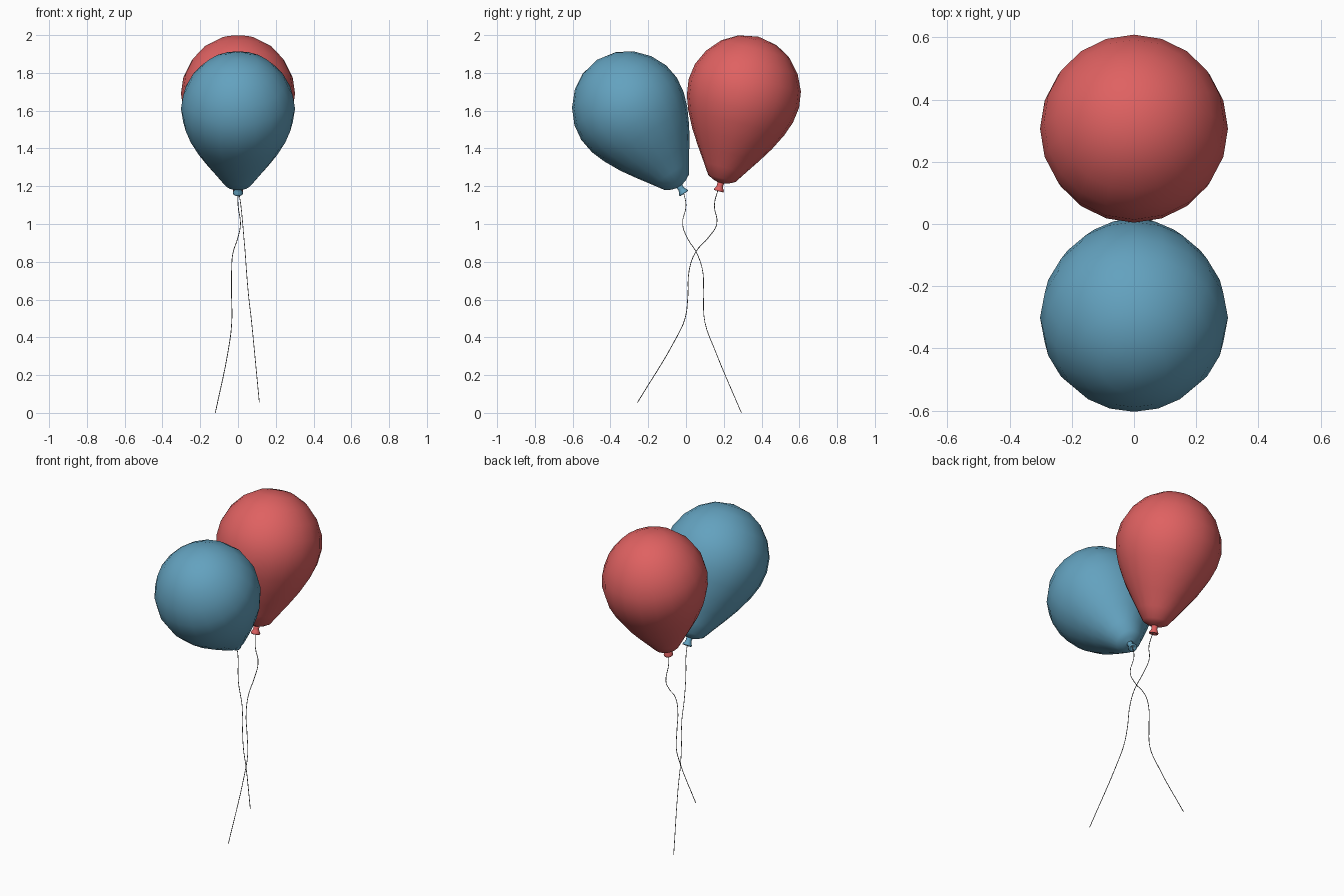
import bpy, bmesh, math
from mathutils import Matrix, Vector

if "Cube" in bpy.data.objects:
    bpy.data.objects.remove(bpy.data.objects["Cube"])


def material(name, rgb):
    m = bpy.data.materials.new(name)
    m.diffuse_color = (*rgb, 1)
    m.use_nodes = True
    m.node_tree.nodes["Principled BSDF"].inputs["Base Color"].default_value = m.diffuse_color
    return m


RED = material("red", (0.74, 0.12, 0.12))
BLUE = material("blue", (0.125, 0.36, 0.52))
GREY = material("string grey", (0.2, 0.2, 0.2))

# (radius, distance along the axis from the neck)
BULB = [(0.018, -0.004), (0.045, 0.004), (0.075, 0.02), (0.115, 0.08), (0.168, 0.158),
        (0.217, 0.235), (0.263, 0.325), (0.290, 0.40), (0.302, 0.485), (0.290, 0.57),
        (0.250, 0.655), (0.185, 0.728), (0.105, 0.775), (0, 0.795)]
KNOT = [(0, 0.004), (0.02, 0.004), (0.016, -0.018), (0.019, -0.03),
        (0.027, -0.042), (0.026, -0.05), (0.014, -0.047), (0, -0.03)]


def lathe(name, profile, mat, origin, tilt, sides=20):
    """Spin a profile about z, then tip it in the y-z plane."""
    bm = bmesh.new()
    verts = [bm.verts.new((r, 0, s)) for r, s in profile]
    edges = [bm.edges.new(p) for p in zip(verts, verts[1:])]
    bmesh.ops.spin(bm, geom=verts + edges, axis=(0, 0, 1), cent=(0, 0, 0),
                   angle=math.tau, steps=sides)
    bmesh.ops.remove_doubles(bm, verts=bm.verts, dist=0.0005)
    bmesh.ops.recalc_face_normals(bm, faces=bm.faces)
    bm.transform(Matrix.Translation(origin) @ Matrix.Rotation(math.radians(tilt), 4, 'X'))
    me = bpy.data.meshes.new(name)
    bm.to_mesh(me)
    bm.free()
    me.materials.append(mat)
    for p in me.polygons:
        p.use_smooth = True
    ob = bpy.data.objects.new(name, me)
    bpy.context.collection.objects.link(ob)


def string(name, points):
    """Thin round cord through the points."""
    cu = bpy.data.curves.new(name, 'CURVE')
    cu.dimensions = '3D'
    cu.bevel_depth = 0.002
    cu.bevel_resolution = 1
    cu.use_fill_caps = True
    sp = cu.splines.new('BEZIER')
    sp.bezier_points.add(len(points) - 1)
    sp.resolution_u = 4
    for bp, co in zip(sp.bezier_points, points):
        bp.co = co
        bp.handle_left_type = bp.handle_right_type = 'AUTO'
    cu.materials.append(GREY)
    ob = bpy.data.objects.new(name, cu)
    bpy.context.collection.objects.link(ob)
    bpy.ops.object.select_all(action='DESELECT')
    ob.select_set(True)
    bpy.context.view_layer.objects.active = ob
    bpy.ops.object.convert(target='MESH')


# Balloons with their tied necks
for label, mat, origin, tilt in (("red", RED, Vector((0, 0.185, 1.222)), -14.5),
                                 ("blue", BLUE, Vector((0, -0.037, 1.203)), 33)):
    lathe(label + "_balloon", BULB, mat, origin, tilt)
    lathe(label + "_knot", KNOT, mat, origin, tilt, 12)

# Strings, crossing below the balloons
string("red_string", [(0, 0.172, 1.19), (0.015, 0.15, 1.10), (0.025, 0.163, 1.0),
                      (0.031, 0.12, 0.93), (0.038, 0.05, 0.85), (0.045, 0.016, 0.75),
                      (0.056, 0.01, 0.62), (0.07, -0.005, 0.5), (0.08, -0.05, 0.40),
                      (0.113, -0.257, 0.055)])
string("blue_string", [(0, -0.015, 1.175), (0, 0.0, 1.10), (0.013, -0.018, 1.0),
                       (0.0, 0.005, 0.93), (-0.028, 0.06, 0.84), (-0.034, 0.09, 0.74),
                       (-0.034, 0.092, 0.62), (-0.033, 0.10, 0.48), (-0.05, 0.15, 0.34),
                       (-0.12, 0.293, 0.001)])
